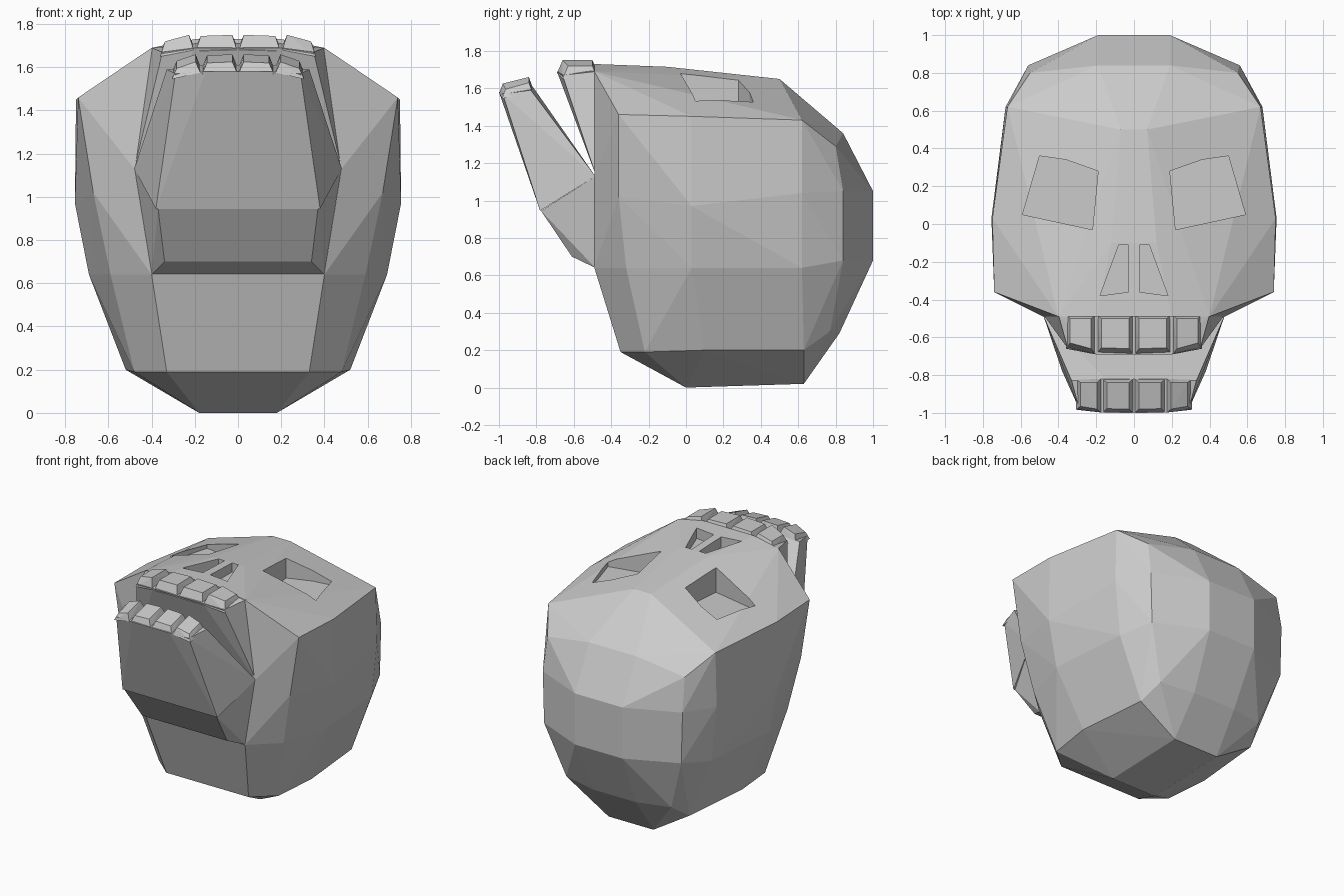
import bpy, bmesh

cube = bpy.data.objects.get("Cube")
if cube:
    bpy.data.objects.remove(cube, do_unlink=True)

bone = bpy.data.materials.new("bone grey")
bone.use_nodes = True
GREY = (0.6, 0.6, 0.6, 1)
bone.diffuse_color = GREY
bone.node_tree.nodes["Principled BSDF"].inputs["Base Color"].default_value = GREY


def hull(name, points, mirror=True):
    """Faceted convex solid, optionally mirrored across x."""
    bm = bmesh.new()
    for x, y, z in points:
        bm.verts.new((x, y, z))
        if mirror:
            bm.verts.new((-x, y, z))
    res = bmesh.ops.convex_hull(bm, input=bm.verts[:])
    junk = {g for g in res["geom_interior"] + res["geom_unused"]
            if isinstance(g, bmesh.types.BMVert)}
    bmesh.ops.delete(bm, geom=list(junk), context="VERTS")
    bmesh.ops.dissolve_limit(bm, angle_limit=0.03, verts=bm.verts[:], edges=bm.edges[:])
    bmesh.ops.recalc_face_normals(bm, faces=bm.faces[:])
    mesh = bpy.data.meshes.new(name)
    bm.to_mesh(mesh)
    bm.free()
    mesh.materials.append(bone)
    ob = bpy.data.objects.new(name, mesh)
    bpy.context.collection.objects.link(ob)
    return ob


def carve(target, outline, floor, side):
    """Cut a vertical-walled hollow down to a floor height."""
    cutter = hull("cutter", [(side * x, y, z) for x, y in outline
                             for z in (floor, 2.0)], False)
    cutter.hide_render = True
    mod = target.modifiers.new("hollow", "BOOLEAN")
    mod.operation = "DIFFERENCE"
    mod.solver = "EXACT"
    mod.object = cutter
    bpy.context.view_layer.objects.active = target
    bpy.ops.object.modifier_apply(modifier=mod.name)
    bpy.data.objects.remove(cutter, do_unlink=True)


# Cranium and face, lying on its back
cranium = hull("cranium", [
    # flat front under the face
    (0.40, -0.49, 1.69), (0.48, -0.49, 1.13), (0.40, -0.49, 0.64), (0.33, -0.35, 0.19),
    # cheek edge
    (0.74, -0.36, 1.46), (0.67, -0.36, 1.02), (0.59, -0.32, 0.64), (0.48, -0.22, 0.19),
    # widest part
    (0.75, 0.03, 1.45), (0.755, 0.03, 0.97), (0.69, 0.03, 0.64), (0.52, 0.1, 0.2),
    # rear of the temples
    (0.67, 0.62, 1.43), (0.68, 0.62, 1.04), (0.64, 0.62, 0.64), (0.47, 0.63, 0.2),
    # bevel towards the crown
    (0.55, 0.80, 1.29), (0.56, 0.84, 1.05), (0.55, 0.84, 0.68), (0.42, 0.77, 0.3),
    # crown
    (0.19, 0.84, 1.36), (0.19, 1.0, 1.05), (0.19, 1.0, 0.68), (0.17, 0.82, 0.29),
    # forehead, nose bridge and underside
    (0.07, 0.5, 1.65), (0.12, -0.1, 1.715), (0.2, -0.49, 1.73),
    (0.18, 0.0, 0.0), (0.18, 0.63, 0.02),
])

# Eye sockets and nostrils
EYE = [(0.22, -0.03), (0.59, 0.05), (0.50, 0.36), (0.36, 0.34), (0.19, 0.28)]
NOSTRIL = [(0.03, -0.11), (0.08, -0.11), (0.18, -0.38), (0.03, -0.36)]
for s in (1, -1):
    carve(cranium, EYE, 1.50, s)
    carve(cranium, NOSTRIL, 1.65, s)

# Upper jaw, lower jaw and chin
hull("upper_jaw", [(0.40, -0.48, 1.69), (0.35, -0.66, 1.67), (0.2, -0.69, 1.69),
                   (0.48, -0.48, 1.13), (0.2, -0.48, 1.71)])
hull("lower_jaw", [(0.29, -0.98, 1.57), (0.15, -1.0, 1.58), (0.33, -0.83, 1.59),
                   (0.15, -0.82, 1.61), (0.48, -0.485, 1.13),
                   (0.365, -0.80, 1.02), (0.38, -0.78, 0.945)])
hull("chin", [(0.37, -0.775, 0.945), (0.34, -0.61, 0.70), (0.40, -0.485, 0.64),
              (0.48, -0.485, 1.13)])


def tooth(name, side, x0, x1, base, crown, drop, back):
    """Tapered block; base and crown are (front y, front z, rear y, rear z)."""
    pts = []
    for (fy, fz, ry, rz), inset in ((base, 0.0), (crown, 0.022)):
        for x, d in ((x0 + inset, 0), (x1 - inset, drop)):
            shift = back if d else 0
            pts += [(side * x, fy + shift, fz - d), (side * x, ry, rz - d)]
    hull(name, pts, False)


# Four teeth in each row
for s, label in ((1, "left"), (-1, "right")):
    for kind, x0, x1, drop, back in (("inner", 0.005, 0.195, 0.005, 0.005),
                                     ("outer", 0.205, 0.36, 0.03, 0.03)):
        tooth(f"upper_{kind}_tooth_{label}", s, x0, x1,
              (-0.69, 1.68, -0.48, 1.70), (-0.66, 1.75, -0.50, 1.75), drop, back)
        tooth(f"lower_{kind}_tooth_{label}", s, x0 * 0.85, x1 * 0.85,
              (-0.998, 1.575, -0.82, 1.605), (-0.98, 1.625, -0.84, 1.66), drop, back * 0.5)
